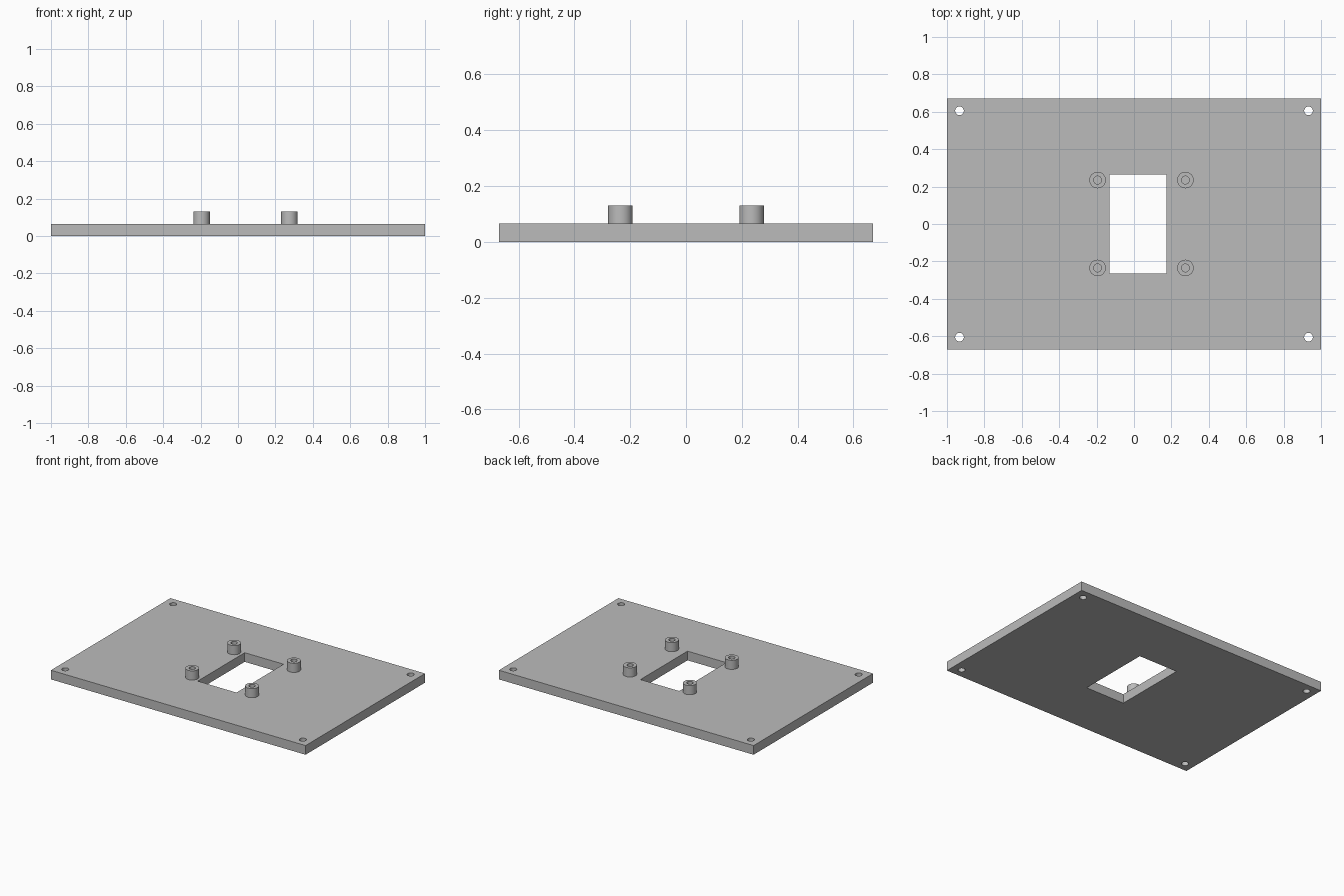
import bpy, bmesh, math
from mathutils import Matrix

if "Cube" in bpy.data.objects:
    bpy.data.objects.remove(bpy.data.objects["Cube"])

T = 0.065            # plate thickness
TOP = 0.13           # top of standoffs
SIDES = 48

grey = bpy.data.materials.new("light_grey")
grey.diffuse_color = (0.5, 0.5, 0.5, 1)
grey.use_nodes = True
grey.node_tree.nodes["Principled BSDF"].inputs["Base Color"].default_value = grey.diffuse_color


def add_box(bm, x0, x1, y0, y1, z0, z1):
    m = (Matrix.Translation(((x0 + x1) / 2, (y0 + y1) / 2, (z0 + z1) / 2))
         @ Matrix.Diagonal((x1 - x0, y1 - y0, z1 - z0, 1)))
    bmesh.ops.create_cube(bm, size=1, matrix=m)


def add_cylinder(bm, x, y, r, z0, z1):
    bmesh.ops.create_cone(bm, cap_ends=True, segments=SIDES, radius1=r, radius2=r,
                          depth=z1 - z0, matrix=Matrix.Translation((x, y, (z0 + z1) / 2)))


def make(name, bm):
    me = bpy.data.meshes.new(name)
    bm.to_mesh(me)
    bm.free()
    me.materials.append(grey)
    ob = bpy.data.objects.new(name, me)
    bpy.context.collection.objects.link(ob)
    return ob


def shade(ob):
    bpy.ops.object.select_all(action='DESELECT')
    ob.select_set(True)
    bpy.context.view_layer.objects.active = ob
    bpy.ops.object.shade_smooth_by_angle(angle=math.radians(30))


# Plate
bm = bmesh.new()
add_box(bm, -1, 1, -0.67, 0.67, 0, T)
plate = make("base_plate", bm)

# Window and corner screw holes
bm = bmesh.new()
add_box(bm, -0.132, 0.173, -0.264, 0.264, -0.1, 0.2)
for sx in (-1, 1):
    for sy in (-1, 1):
        add_cylinder(bm, sx * 0.933, sy * 0.605, 0.023, -0.1, 0.2)
cutter = make("plate_cutter", bm)
cutter.hide_render = True
mod = plate.modifiers.new("cutouts", 'BOOLEAN')
mod.operation = 'DIFFERENCE'
mod.solver = 'EXACT'
mod.object = cutter
bpy.context.view_layer.objects.active = plate
bpy.ops.object.modifier_apply(modifier=mod.name)
bpy.data.objects.remove(cutter)
shade(plate)


# Hollow standoffs: a ring profile lofted between wall circles
def standoff(name, x, y, r_out=0.044, r_in=0.021):
    bm = bmesh.new()
    rings = []
    for r, z in ((r_out, T), (r_out, TOP), (r_in, TOP), (r_in, T)):
        rings.append([bm.verts.new((x + r * math.cos(a), y + r * math.sin(a), z))
                      for a in (2 * math.pi * i / SIDES for i in range(SIDES))])
    for a, b in zip(rings, rings[1:]):
        for i in range(SIDES):
            j = (i + 1) % SIDES
            bm.faces.new((a[i], a[j], b[j], b[i]))
    shade(make(name, bm))


for side, x in (("left", -0.195), ("right", 0.275)):
    for end, y in (("front", -0.235), ("back", 0.235)):
        standoff(f"standoff_{end}_{side}", x, y)
